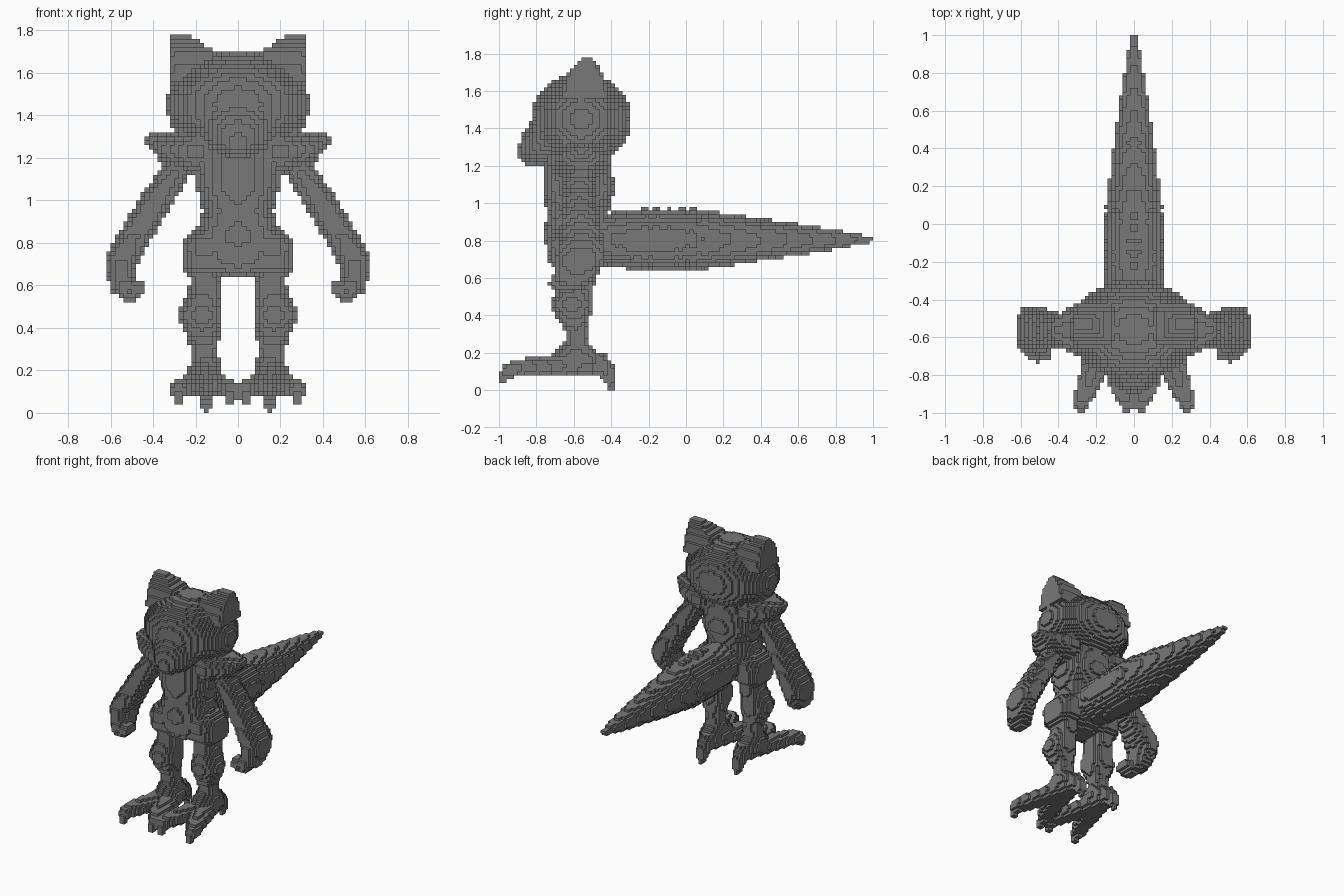
import bpy
import bmesh
import math
from mathutils import Vector

CELL = 0.02

cube = bpy.data.objects.get("Cube")
if cube:
    bpy.data.objects.remove(cube, do_unlink=True)

grey = bpy.data.materials.new("stone_grey")
grey.use_nodes = True
colour = (0.19, 0.19, 0.19, 1)
grey.diffuse_color = colour
grey.node_tree.nodes["Principled BSDF"].inputs["Base Color"].default_value = colour

owner = {}   # filled grid cell -> name of the part that owns it


def fill(name, centre, radius, power):
    """Fill every grid cell whose middle lies in a (super)ellipsoid."""
    spans = [range(math.floor((c - r) / CELL), math.ceil((c + r) / CELL))
             for c, r in zip(centre, radius)]
    for i in spans[0]:
        a = abs(((i + 0.5) * CELL - centre[0]) / radius[0]) ** power
        for j in spans[1]:
            b = a + abs(((j + 0.5) * CELL - centre[1]) / radius[1]) ** power
            if b > 1:
                continue
            for k in spans[2]:
                if b + abs(((k + 0.5) * CELL - centre[2]) / radius[2]) ** power <= 1:
                    owner.setdefault((i, j, k), name)


def sweep(name, stations, power=2.0):
    """Sweep an ellipsoid through stations of (x, y, z, rx, ry, rz)."""
    if len(stations) == 1:
        fill(name, stations[0][:3], stations[0][3:], power)
    for s, e in zip(stations, stations[1:]):
        steps = max(1, math.ceil((Vector(e[:3]) - Vector(s[:3])).length / (CELL * 0.6)))
        for n in range(steps + 1):
            mix = [u + (v - u) * n / steps for u, v in zip(s, e)]
            fill(name, mix[:3], mix[3:], power)


def pair(name, stations, power=2.0):
    """Sweep the same part on both sides of the body."""
    for side, sign in (("left", 1), ("right", -1)):
        sweep(f"{side}_{name}", [(sign * s[0], *s[1:]) for s in stations], power)


# Head and snout
sweep("head", [(0, -.56, 1.45, .34, .265, .25)])
sweep("snout", [(0, -.66, 1.38, .22, .18, .16),
                (0, -.77, 1.31, .14, .12, .11),
                (0, -.83, 1.27, .08, .07, .07)])

# Upright pointed ears
pair("ear", [(.2, -.54, 1.58, .115, .13, .02),
             (.215, -.54, 1.69, .105, .09, .02),
             (.275, -.53, 1.77, .048, .03, .012)], 8)

# Torso, pinched at the waist
sweep("torso", [(0, -.58, 1.2, .2, .18, .08),
                (0, -.57, 1.08, .2, .19, .08),
                (0, -.58, .95, .165, .165, .06),
                (0, -.59, .83, .2, .165, .1),
                (0, -.59, .73, .2, .15, .09)], 2.4)

# Pointed shoulder ruffs
pair("shoulder", [(.2, -.57, 1.23, .12, .17, .11),
                  (.33, -.56, 1.24, .06, .12, .08),
                  (.42, -.56, 1.29, .02, .05, .02)])

# Arms widening toward the hands
pair("arm", [(.29, -.57, 1.14, .06, .08, .07),
             (.37, -.57, 1.02, .075, .09, .06),
             (.48, -.56, .84, .075, .11, .06),
             (.55, -.56, .72, .07, .13, .08)], 2.3)

# Hands with curled fingers
pair("hand", [(.555, -.57, .69, .07, .13, .07),
              (.545, -.6, .61, .06, .11, .06),
              (.51, -.64, .57, .055, .09, .045),
              (.46, -.66, .585, .03, .06, .03)], 2.3)

# Legs: thigh, knee and slim shin
pair("thigh", [(.16, -.59, .78, .1, .15, .08),
               (.17, -.58, .71, .1, .14, .08)], 2.5)
pair("leg", [(.155, -.58, .64, .07, .11, .06),
             (.16, -.59, .56, .075, .1, .05),
             (.175, -.61, .46, .105, .11, .07),
             (.16, -.59, .33, .065, .06, .05),
             (.155, -.58, .25, .065, .06, .04),
             (.155, -.59, .16, .09, .14, .05)], 2.3)

# Feet: two splayed toes with hooked claws and a heel spur
for toe, bend, tip in (("inner_toe", .065, .035), ("outer_toe", .245, .28)):
    pair(toe, [(.15, -.56, .13, .07, .1, .05),
               (bend, -.86, .125, .06, .05, .045),
               (tip, -.94, .11, .04, .04, .04),
               (tip, -.975, .07, .025, .025, .03)], 2.5)
pair("heel", [(.15, -.48, .15, .06, .07, .06),
              (.15, -.42, .1, .04, .04, .05),
              (.15, -.4, .02, .02, .022, .02)])

# Long tapering tail
sweep("tail", [(0, -.48, .805, .14, .02, .13),
               (0, -.38, .805, .155, .02, .15),
               (0, -.22, .805, .168, .02, .168),
               (0, .04, .805, .158, .02, .168),
               (0, .3, .805, .125, .02, .13),
               (0, .6, .805, .085, .02, .085),
               (0, .85, .805, .045, .02, .045),
               (0, .985, .805, .018, .015, .018)])

# Turn each part's exposed cell sides into square faces
parts = {}
for cell, name in owner.items():
    parts.setdefault(name, []).append(cell)

for name, cells in parts.items():
    bm = bmesh.new()
    corners = {}

    def corner(p):
        if p not in corners:
            corners[p] = bm.verts.new(Vector(p) * CELL)
        return corners[p]

    for cell in cells:
        for axis in range(3):
            for out in (0, 1):
                near = list(cell)
                near[axis] += 2 * out - 1
                if tuple(near) in owner:
                    continue
                ring = []
                for u, v in ((0, 0), (1, 0), (1, 1), (0, 1)):
                    p = list(cell)
                    p[axis] += out
                    p[(axis + 1) % 3] += u
                    p[(axis + 2) % 3] += v
                    ring.append(corner(tuple(p)))
                bm.faces.new(ring if out else ring[::-1])
    mesh = bpy.data.meshes.new(name)
    bm.to_mesh(mesh)
    bm.free()
    mesh.materials.append(grey)
    bpy.context.scene.collection.objects.link(bpy.data.objects.new(name, mesh))
